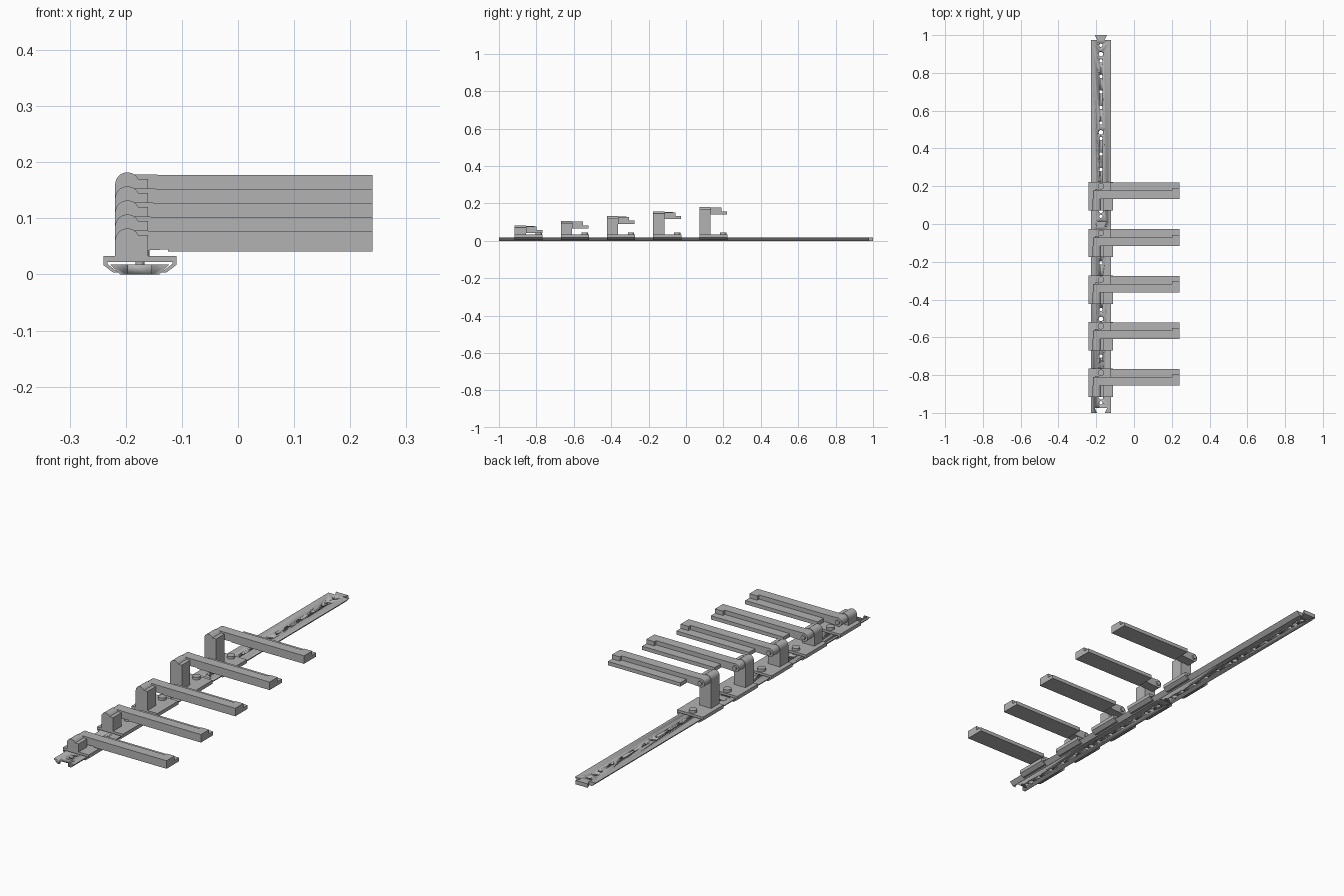
import bpy, bmesh, math
from mathutils import Vector

if "Cube" in bpy.data.objects:
    bpy.data.objects.remove(bpy.data.objects["Cube"], do_unlink=True)

grey = bpy.data.materials.new("plain grey")
grey.use_nodes = True
colour = (0.45, 0.45, 0.45, 1)
grey.diffuse_color = colour
grey.node_tree.nodes["Principled BSDF"].inputs["Base Color"].default_value = colour

CX = -0.175            # centre line of the rail
SEGMENT = 0.9875       # rail segment pitch
PITCH = SEGMENT / 12   # hole pitch


def finish(name, bm):
    bmesh.ops.recalc_face_normals(bm, faces=bm.faces)
    mesh = bpy.data.meshes.new(name)
    bm.to_mesh(mesh)
    bm.free()
    obj = bpy.data.objects.new(name, mesh)
    bpy.context.collection.objects.link(obj)
    mesh.materials.append(grey)
    bpy.ops.object.select_all(action='DESELECT')
    obj.select_set(True)
    bpy.context.view_layer.objects.active = obj
    bpy.ops.object.shade_smooth_by_angle(angle=math.radians(30))
    return obj


def add_prism(bm, points, axis, start, end):
    """Extrude a profile: axis 'y' takes (x, z) points, 'z' takes (x, y)."""
    def place(p, d):
        return Vector((p[0], d, p[1])) if axis == 'y' else Vector((p[0], p[1], d))
    low = [bm.verts.new(place(p, start)) for p in points]
    high = [bm.verts.new(place(p, end)) for p in points]
    bm.faces.new(low)
    bm.faces.new(high[::-1])
    for i in range(len(points)):
        j = (i + 1) % len(points)
        bm.faces.new((low[i], low[j], high[j], high[i]))


def prism(name, points, axis, start, end):
    bm = bmesh.new()
    add_prism(bm, points, axis, start, end)
    return finish(name, bm)


def arc(cx, cy, r, a0=0, a1=360, steps=24):
    full = a1 - a0 == 360
    return [(cx + r * math.cos(math.radians(a0 + (a1 - a0) * i / steps)),
             cy + r * math.sin(math.radians(a0 + (a1 - a0) * i / steps)))
            for i in range(steps if full else steps + 1)]


def dovetail(y, grow=0.0):
    """Joint outline that widens towards +y."""
    neck, head = 0.019 + grow, 0.032 + grow
    return [(CX - neck, y - 0.001), (CX + neck, y - 0.001),
            (CX + head, y + 0.025 + grow), (CX - head, y + 0.025 + grow)]


def cut(obj, bm):
    """Subtract the closed shapes in bm from obj."""
    tool = finish("cutter", bm)
    tool.hide_render = True
    mod = obj.modifiers.new("cut", 'BOOLEAN')
    mod.operation, mod.solver, mod.object = 'DIFFERENCE', 'EXACT', tool
    bpy.context.view_layer.objects.active = obj
    bpy.ops.object.modifier_apply(modifier=mod.name)
    bpy.data.objects.remove(tool, do_unlink=True)


# Two rail segments with dovetail joints and rows of holes
for k in range(2):
    y0 = -1 + SEGMENT * k
    rail = prism(f"rail_{k + 1}", [(CX - 0.035, 0), (CX + 0.035, 0),
                 (CX + 0.0525, 0.018), (CX - 0.0525, 0.018)], 'y', y0, y0 + SEGMENT)
    bm = bmesh.new()
    add_prism(bm, dovetail(y0, 0.0015), 'z', -0.01, 0.03)
    for i in range(12):
        add_prism(bm, arc(CX, y0 + 0.0535 + PITCH * i, 0.009, steps=16), 'z', -0.01, 0.03)
    # countersunk mounting holes
    for y in (0.083, 0.4975, 0.912):
        rings = [[bm.verts.new((x, yy, z)) for x, yy in arc(CX, y0 + y, r)]
                 for r, z in ((0.012, -0.01), (0.012, 0.010), (0.018, 0.0185))]
        bm.faces.new(rings[0])
        bm.faces.new(rings[-1][::-1])
        for a, b in zip(rings, rings[1:]):
            for i in range(24):
                j = (i + 1) % 24
                bm.faces.new((a[i], a[j], b[j], b[i]))
    bmesh.ops.recalc_face_normals(bm, faces=bm.faces)
    cut(rail, bm)
    prism(f"rail_tab_{k + 1}", dovetail(y0 + SEGMENT), 'z', 0, 0.018)

# Carriage section: a plate with hooks that clasp the rail
half = [(0.065, 0.033), (0.065, 0.017), (0.048, 0.004), (0.039, 0.004), (0.058, 0.019),
        (0.058, 0.022)]
clasp = [(CX + x, z) for x, z in half] + [(CX - x, z) for x, z in reversed(half)]

# Five sliding arms of rising height
for k in range(5):
    n = k + 1
    y0 = -0.916 + k * SEGMENT / 4
    top = 0.082 + 0.025 * k
    px, pz = -0.197, top - 0.022          # pivot
    ya = y0 + 0.06                        # front face of the arm
    prism(f"carriage_{n}", clasp, 'y', y0, y0 + 0.15)

    # clamp screw on the carriage
    screw_y = y0 + 0.128
    prism(f"screw_head_{n}", arc(CX, screw_y, 0.017), 'z', 0.033, 0.045)
    prism(f"screw_shaft_{n}", arc(CX, screw_y, 0.008), 'z', 0.010, 0.034)

    # post with a rounded top and a shoulder
    post = [(-0.219, 0.032), (-0.16, 0.032), (-0.16, top - 0.012), (px + 0.0195, top - 0.012)]
    post += arc(px, pz, 0.022, 27, 180, 14)
    prism(f"post_{n}", post, 'y', y0, ya)

    # arm: knuckle and neck, high bar with a wider tip, low ledge behind
    low, high = top - 0.041, top - 0.0045
    neck = arc(px, pz, 0.0195, 70, 290, 18) + [(-0.12, low + 0.004), (-0.12, high)]
    prism(f"arm_neck_{n}", neck, 'y', ya, ya + 0.045)
    prism(f"pivot_pin_{n}", arc(px, pz, 0.010), 'y', ya - 0.01, ya + 0.052)
    bar = [(-0.125, ya), (0.24, ya), (0.24, ya + 0.058), (0.2, ya + 0.058),
           (0.2, ya + 0.045), (-0.125, ya + 0.045)]
    prism(f"arm_bar_{n}", bar, 'z', low, high)
    ledge = [(-0.125, ya + 0.045), (0.2, ya + 0.045), (0.2, ya + 0.058),
             (0.24, ya + 0.058), (0.24, ya + 0.088), (-0.125, ya + 0.088)]
    prism(f"arm_ledge_{n}", ledge, 'z', low, low + 0.017)
